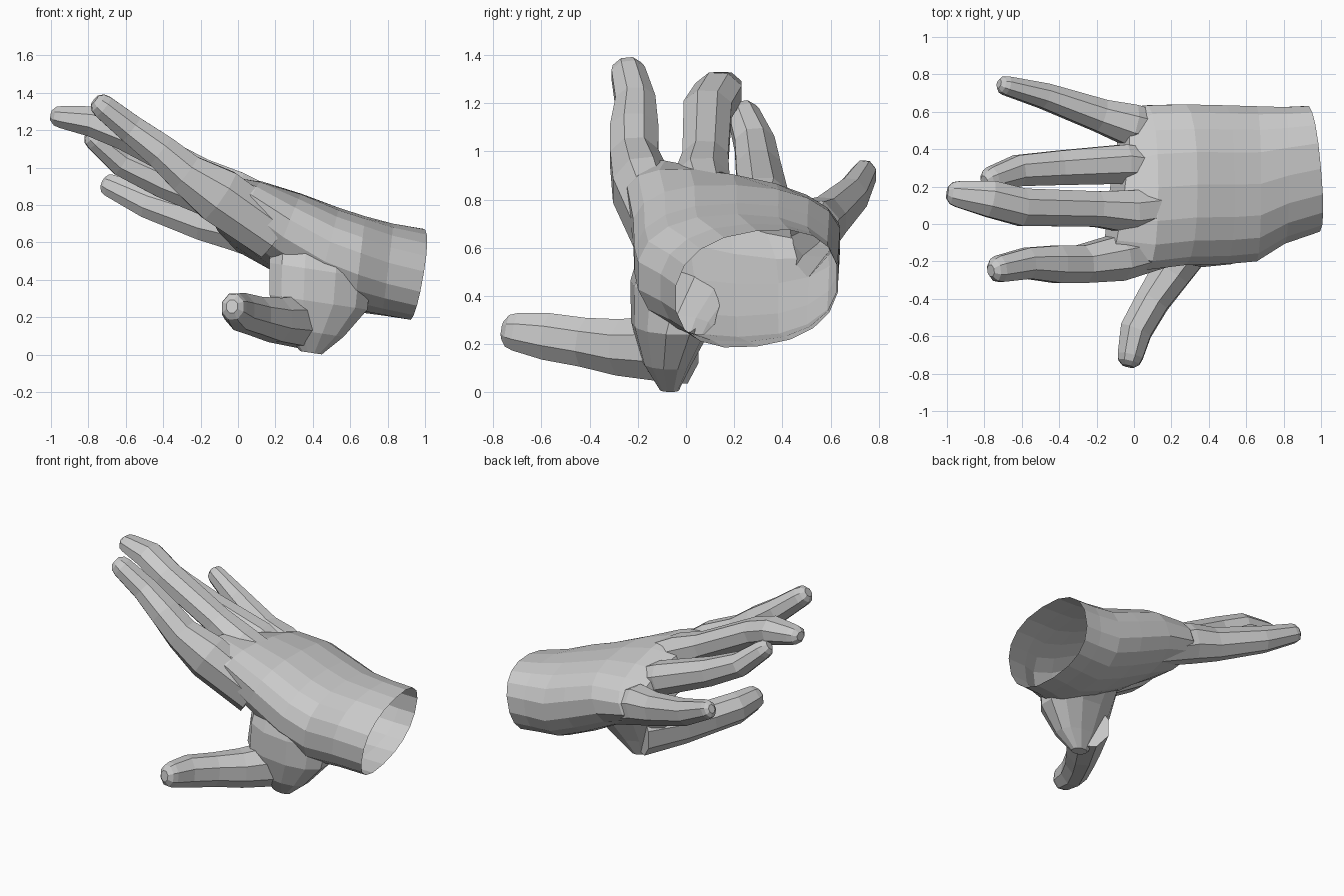
import bpy, bmesh, math
from mathutils import Vector

if "Cube" in bpy.data.objects:
    bpy.data.objects.remove(bpy.data.objects["Cube"])

skin = bpy.data.materials.new("light_grey")
skin.diffuse_color = (0.6, 0.6, 0.6, 1)
skin.use_nodes = True
skin.node_tree.nodes["Principled BSDF"].inputs["Base Color"].default_value = skin.diffuse_color


def loft(name, rings):
    """Skin a list of vertex rings, capping both ends."""
    bm = bmesh.new()
    rows = [[bm.verts.new(p) for p in r] for r in rings]
    n = len(rows[0])
    for a, b in zip(rows, rows[1:]):
        for i in range(n):
            j = (i + 1) % n
            bm.faces.new((a[i], a[j], b[j], b[i]))
    bm.faces.new(rows[0][::-1])
    bm.faces.new(rows[-1])
    bmesh.ops.recalc_face_normals(bm, faces=bm.faces)
    me = bpy.data.meshes.new(name)
    bm.to_mesh(me)
    bm.free()
    me.materials.append(skin)
    ob = bpy.data.objects.new(name, me)
    bpy.context.collection.objects.link(ob)
    return ob


def ring(c, u, v, n, power=1.0):
    """Rounded ring around c with half-axes u and v."""
    out = []
    for i in range(n):
        t = 2 * math.pi * (i + 0.5) / n
        cs, sn = math.cos(t), math.sin(t)
        a = math.copysign(abs(cs) ** power, cs)
        b = math.copysign(abs(sn) ** power, sn)
        out.append(Vector(c) + Vector(u) * a + Vector(v) * b)
    return out


def digit(name, side, root_depth, tip_depth, *path):
    """Finger along (x, y, z, half width) with a rounded tip."""
    pts = [Vector(p[:3]) for p in path]
    last = len(pts) - 1
    rings = []
    for i, (p, row) in enumerate(zip(pts, path)):
        t = (pts[min(i + 1, last)] - pts[max(i - 1, 0)]).normalized()
        u = Vector(side)
        u = (u - t * u.dot(t)).normalized()
        depth = root_depth + (tip_depth - root_depth) * min(1, i / 3)
        r = row[3] / math.cos(math.pi / 8)
        u, v = u * r, t.cross(u) * r * depth
        rings.append(ring(p, u, v, 8))
    # fingertip
    for d, s in ((0.5, 0.85), (0.85, 0.45)):
        rings.append(ring(p + t * row[3] * d, u * s, v * s, 8))
    return loft(name, rings)


def palm_ring(x, y, z, width, height, lean, roll, skew=0):
    """Palm section: lean tips its top along x, roll lowers the outer side."""
    return ring((x, y, z), (skew, width, -roll), (lean, 0, height), 18, 0.85)


# Palm and wrist
hand = loft("hand", [
    palm_ring(0.955, 0.295, 0.43, 0.34, 0.24, 0.045, -0.04, -0.03),
    palm_ring(0.8, 0.26, 0.455, 0.37, 0.245, 0.03, -0.02),
    palm_ring(0.65, 0.215, 0.485, 0.42, 0.255, 0.03, 0),
    palm_ring(0.48, 0.21, 0.55, 0.43, 0.235, 0.06, 0),
    palm_ring(0.26, 0.21, 0.655, 0.435, 0.205, 0.08, 0.02),
    palm_ring(0.06, 0.195, 0.74, 0.445, 0.165, 0.07, 0.075),
    palm_ring(-0.09, 0.18, 0.8, 0.39, 0.095, 0.04, 0.125, 0.05)])

# Fingers and thumb
Y = (0, 1, 0)
index = digit(
    "index_finger", Y, 1.4, 0.92,
    (0.2, -0.11, 0.64, 0.1), (-0.1, -0.185, 0.85, 0.12),
    (-0.28, -0.215, 0.97, 0.1), (-0.41, -0.215, 1.085, 0.1),
    (-0.57, -0.21, 1.205, 0.083), (-0.72, -0.24, 1.325, 0.07))
middle = digit(
    "middle_finger", Y, 1.05, 0.85,
    (0.25, 0.1, 0.74, 0.1), (-0.02, 0.065, 0.87, 0.115),
    (-0.2, 0.08, 0.965, 0.095), (-0.6, 0.09, 1.175, 0.1),
    (-0.77, 0.135, 1.245, 0.098), (-0.94, 0.16, 1.27, 0.07))
ring_finger = digit(
    "ring_finger", Y, 1.0, 0.92,
    (0.22, 0.29, 0.68, 0.09), (-0.05, 0.32, 0.795, 0.105),
    (-0.4, 0.3, 0.925, 0.092), (-0.62, 0.285, 1.03, 0.083),
    (-0.76, 0.24, 1.15, 0.065))
little = digit(
    "little_finger", Y, 1.05, 1.2,
    (0.22, 0.47, 0.58, 0.1), (-0.02, 0.53, 0.68, 0.11),
    (-0.18, 0.58, 0.71, 0.088), (-0.48, 0.685, 0.81, 0.068),
    (-0.685, 0.74, 0.905, 0.05))
thumb = digit(
    "thumb", (1, 0, 0), 1.1, 1.15,
    (0.36, -0.02, 0.18, 0.13), (0.2, -0.26, 0.185, 0.105),
    (0.1, -0.41, 0.205, 0.09), (0.01, -0.57, 0.23, 0.085),
    (-0.02, -0.705, 0.25, 0.068))


def mound_ring(x, y, z, length, depth):
    """Level section through the fleshy thumb base."""
    return ring((x, y, z), (length, 0.1 * length, -0.15 * length), (0, depth, 0), 12, 0.9)


mound = loft("thumb_base", [
    mound_ring(0.45, 0.09, 0.62, 0.28, 0.27),
    mound_ring(0.44, 0.0, 0.45, 0.28, 0.23),
    mound_ring(0.43, -0.06, 0.28, 0.27, 0.165),
    mound_ring(0.4, -0.08, 0.12, 0.17, 0.1),
    mound_ring(0.39, -0.07, 0.01, 0.06, 0.04)])

# Fuse everything into one surface
parts = [mound, thumb, index, middle, ring_finger, little]
for p in parts:
    m = hand.modifiers.new(p.name, 'BOOLEAN')
    m.operation, m.solver, m.object = 'UNION', 'EXACT', p
dg = bpy.context.evaluated_depsgraph_get()
fused = bpy.data.meshes.new_from_object(hand.evaluated_get(dg))
hand.modifiers.clear()
hand.data = fused
for p in parts:
    bpy.data.objects.remove(p)

# Open the wrist
bm = bmesh.new()
bm.from_mesh(fused)
cap = [f for f in bm.faces if f.normal.x > 0.8 and f.calc_center_median().x > 0.9]
bmesh.ops.delete(bm, geom=cap, context='FACES')
bm.to_mesh(fused)
bm.free()
fused.materials.clear()
fused.materials.append(skin)
for f in fused.polygons:
    f.material_index = 0
    f.use_smooth = False
